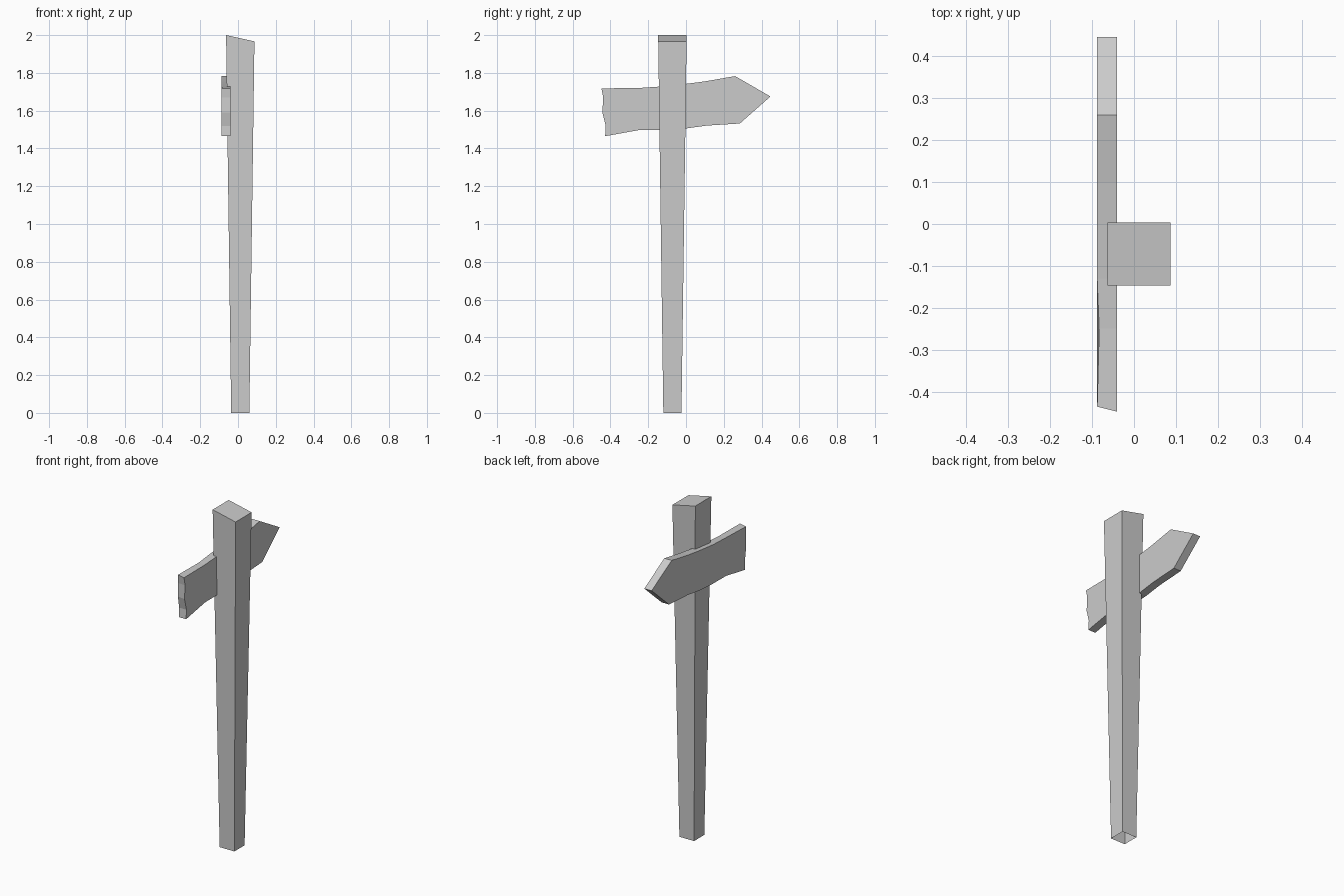
import bpy

if "Cube" in bpy.data.objects:
    bpy.data.objects.remove(bpy.data.objects["Cube"])


def make_object(name, verts, faces):
    mesh = bpy.data.meshes.new(name)
    mesh.from_pydata(verts, [], faces)
    mesh.update()
    obj = bpy.data.objects.new(name, mesh)
    bpy.context.collection.objects.link(obj)
    return obj


def square(cx, cy, half, z_left, z_right):
    return [(cx - half, cy - half, z_left), (cx + half, cy - half, z_right),
            (cx + half, cy + half, z_right), (cx - half, cy + half, z_left)]


# Post: wider at the slanted top, open underneath
post_verts = square(0.012, -0.072, 0.048, 0, 0) + square(0.012, -0.072, 0.075, 2.0, 1.967)
post_faces = [(i, (i + 1) % 4, (i + 1) % 4 + 4, i + 4) for i in range(4)]
make_object("post", post_verts, post_faces + [(4, 5, 6, 7)])

# Arrow board outline (y, z): bottom edge, tip, top edge, then the broken tail
outline = [(-0.428, 1.465), (-0.25, 1.497), (-0.12, 1.498), (0.0, 1.506),
           (0.11, 1.521), (0.285, 1.532), (0.447, 1.675), (0.26, 1.783),
           (0.10, 1.755), (0.0, 1.742), (-0.13, 1.728), (-0.25, 1.72),
           (-0.448, 1.718), (-0.438, 1.67), (-0.443, 1.59), (-0.425, 1.52)]
n = len(outline)
inner = [(-0.04, y, z) for y, z in outline]
# Outer face: tail is slightly shorter and its top edge leans in a little
outer = [(-0.083 if i == 11 else -0.088, max(y, -0.436), z)
         for i, (y, z) in enumerate(outline)]
sides = [(i, i + n, (i + 1) % n + n, (i + 1) % n) for i in range(n)]
make_object("arrow_board", inner + outer,
            sides + [tuple(range(n)), tuple(reversed(range(n, 2 * n)))])
